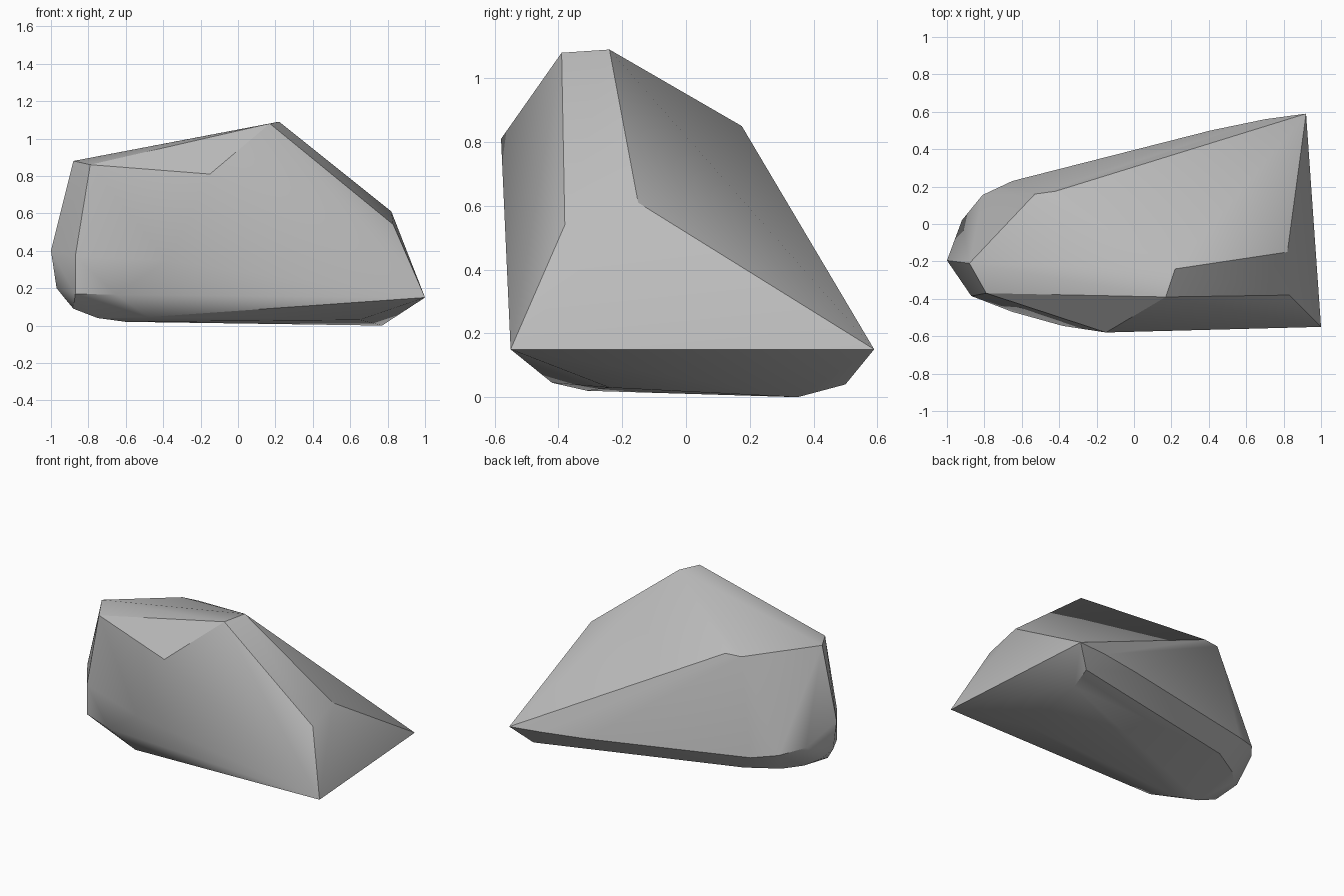
import bpy, bmesh, math

if "Cube" in bpy.data.objects:
    bpy.data.objects.remove(bpy.data.objects["Cube"], do_unlink=True)

# Corner points of the boulder, grouped by region
crown = [(.17, -.39, 1.08), (.22, -.24, 1.09), (-.88, -.21, .88),
         (-.79, -.37, .86), (-.42, .175, .85), (-.53, .16, .85)]
shoulder = [(.83, -.38, .54), (.82, -.15, .61), (-.15, -.58, .81)]
tips = [(1, -.55, .15), (.92, .59, .15)]
front_foot = [(-.38, -.545, .35), (-.65, -.47, .165), (-.87, -.385, .17),
              (-.87, -.385, .37), (-.48, -.42, .045)]
back_foot = [(.7, .56, .16), (.41, .5, .17), (-.65, .23, .22),
             (-.81, .155, .25), (-.92, .02, .28), (-1, -.195, .4)]
underside = [(-.97, -.2, .2), (-.93, -.13, .15), (-.85, -.06, .11),
             (-.75, .04, .1), (-.55, .16, .1), (-.88, -.27, .09),
             (-.75, -.28, .04), (-.6, -.31, .02), (.65, -.24, .03),
             (.77, .35, 0), (.8, .5, .04)]

# Wrap the points in one faceted stone shell
bm = bmesh.new()
for p in crown + shoulder + tips + front_foot + back_foot + underside:
    bm.verts.new(p)
hull = bmesh.ops.convex_hull(bm, input=bm.verts[:])
bmesh.ops.delete(bm, geom=[v for v in bm.verts if not v.link_faces], context='VERTS')
bmesh.ops.recalc_face_normals(bm, faces=bm.faces[:])
mesh = bpy.data.meshes.new("boulder")
bm.to_mesh(mesh)
bm.free()

# Grey stone material
stone = bpy.data.materials.new("grey_stone")
stone.use_nodes = True
grey = (.5, .5, .5, 1)
stone.diffuse_color = grey
stone.node_tree.nodes["Principled BSDF"].inputs["Base Color"].default_value = grey
mesh.materials.append(stone)

# Soft shading with crisp ridges
boulder = bpy.data.objects.new("boulder", mesh)
bpy.context.collection.objects.link(boulder)
bpy.ops.object.select_all(action='DESELECT')
boulder.select_set(True)
bpy.context.view_layer.objects.active = boulder
bpy.ops.object.shade_smooth_by_angle(angle=math.radians(30))
